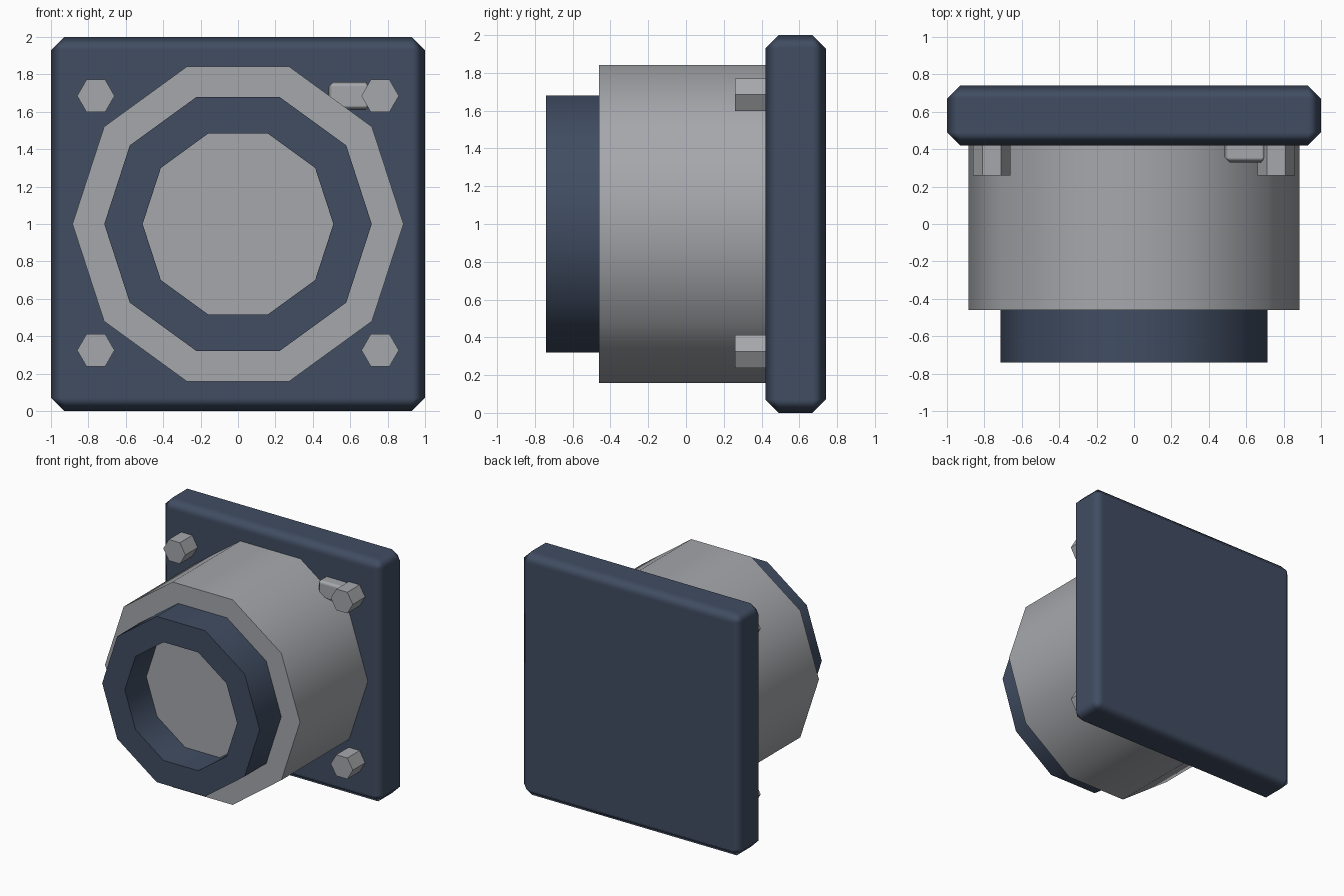
import bpy, bmesh, math

if "Cube" in bpy.data.objects:
    bpy.data.objects.remove(bpy.data.objects["Cube"])


def material(name, rgb):
    m = bpy.data.materials.new(name)
    m.diffuse_color = (*rgb, 1)
    m.use_nodes = True
    m.node_tree.nodes["Principled BSDF"].inputs["Base Color"].default_value = m.diffuse_color
    return m


GREY = material("light grey", (0.38, 0.39, 0.41))
BLUE = material("dark slate blue", (0.052, 0.074, 0.122))


def add_object(name, bm, mat, smooth=None):
    bmesh.ops.recalc_face_normals(bm, faces=bm.faces[:])
    mesh = bpy.data.meshes.new(name)
    bm.to_mesh(mesh)
    bm.free()
    mesh.materials.append(mat)
    ob = bpy.data.objects.new(name, mesh)
    bpy.context.collection.objects.link(ob)
    if smooth:
        bpy.ops.object.select_all(action='DESELECT')
        ob.select_set(True)
        bpy.context.view_layer.objects.active = ob
        bpy.ops.object.shade_smooth_by_angle(angle=math.radians(smooth))
    return ob


def circle(bm, r, y, n, cx=0, cz=1):
    return [bm.verts.new((cx + r * math.cos(2 * math.pi * i / n), y,
                          cz + r * math.sin(2 * math.pi * i / n))) for i in range(n)]


def bridge(bm, a, b):
    for i in range(len(a)):
        j = (i + 1) % len(a)
        bm.faces.new((a[i], a[j], b[j], b[i]))


def prism(name, r, y0, y1, n, mat, cx=0, cz=1, smooth=None):
    bm = bmesh.new()
    a, b = circle(bm, r, y0, n, cx, cz), circle(bm, r, y1, n, cx, cz)
    bridge(bm, a, b)
    bm.faces.new(a)
    bm.faces.new(b)
    return add_object(name, bm, mat, smooth)


def bevelled_box(name, lo, hi, width, mat):
    bm = bmesh.new()
    bmesh.ops.create_cube(bm, size=1)
    for v in bm.verts:
        v.co = [(l + h) / 2 + c * (h - l) for l, h, c in zip(lo, hi, v.co)]
    ob = add_object(name, bm, mat, 60)
    # chamfered, softly shaded edges
    for e in ob.data.edges:
        e.use_edge_sharp = False
    mod = ob.modifiers.new("edge_bevel", 'BEVEL')
    mod.width, mod.segments, mod.harden_normals = width, 1, True
    for p in ob.data.polygons:
        p.use_smooth = True
    ob.modifiers.move(len(ob.modifiers) - 1, 0)
    return ob


# Mounting plate
bevelled_box("back_plate", (-1, 0.42, 0), (1, 0.74, 2), 0.07, BLUE)

# Ten-sided barrel
prism("barrel", 0.885, -0.46, 0.44, 10, GREY, smooth=40)

# Open collar on the front of the barrel
bm = bmesh.new()
loops = [circle(bm, r, y, 10) for r, y in
         ((0.715, -0.74), (0.715, -0.46), (0.51, -0.46), (0.51, -0.74))]
for k in range(4):
    bridge(bm, loops[k], loops[(k + 1) % 4])
add_object("front_collar", bm, BLUE, 40)

# Hexagonal corner bolts
for sx, side in ((-1, "left"), (1, "right")):
    for cz, level in ((0.325, "lower"), (1.685, "upper")):
        prism(f"bolt_{level}_{side}", 0.1, 0.26, 0.44, 6, GREY, 0.76 * sx, cz)

# Small latch beside the upper right bolt
bevelled_box("latch", (0.485, 0.33, 1.61), (0.705, 0.48, 1.76), 0.025, GREY)
